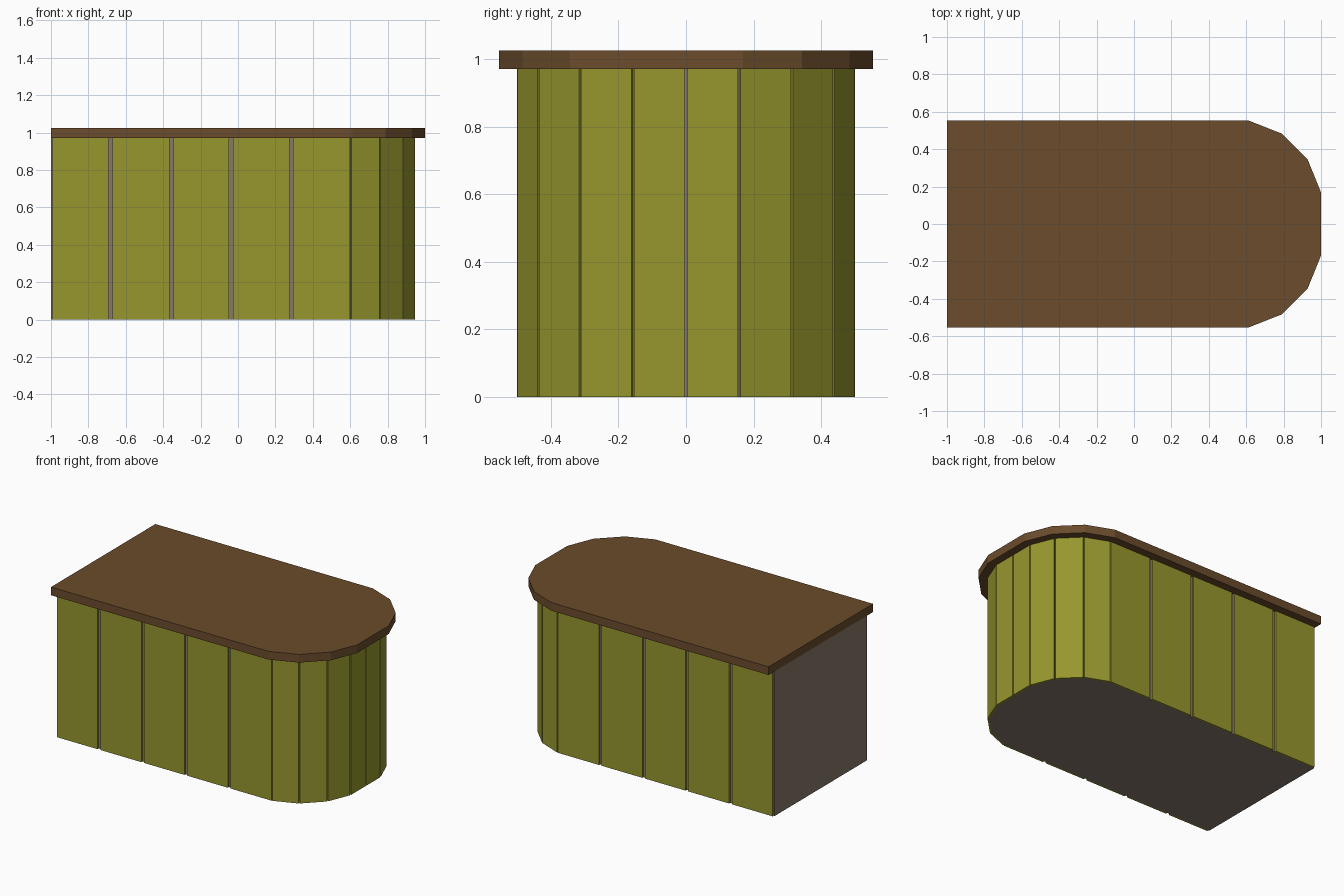
import bpy
from mathutils import Vector

if "Cube" in bpy.data.objects:
    bpy.data.objects.remove(bpy.data.objects["Cube"])

H = 0.97          # cabinet height
T = 0.012         # cladding thickness

# outer face of the front half of the cladding, from left end to nose centre
HALF = [Vector(p) for p in [(-1, -0.5), (0.603, -0.5), (0.76, -0.438),
                            (0.884, -0.314), (0.947, -0.158), (0.947, 0)]]


def material(name, color):
    m = bpy.data.materials.new(name)
    m.diffuse_color = (*color, 1)
    m.use_nodes = True
    m.node_tree.nodes["Principled BSDF"].inputs["Base Color"].default_value = m.diffuse_color
    return m


def normal(a, b):
    d = (b - a).normalized()
    return Vector((d.y, -d.x))


def offset(path, d):
    """Offset the half path outwards by d with mitred corners."""
    out = []
    for i, p in enumerate(path):
        n1 = normal(path[max(i - 1, 0)], path[max(i, 1)])
        j = min(i, len(path) - 2)
        n2 = normal(path[j], path[j + 1])
        n = (n1 + n2).normalized()
        out.append(p + n * d / n.dot(n1))
    return out


def prism(name, outline, z0, z1, mat):
    """Extrude a counter-clockwise outline between two heights."""
    n = len(outline)
    verts = [(p[0], p[1], z) for z in (z0, z1) for p in outline]
    faces = [list(range(n))[::-1], list(range(n, 2 * n))]
    faces += [(i, (i + 1) % n, n + (i + 1) % n, n + i) for i in range(n)]
    me = bpy.data.meshes.new(name)
    me.from_pydata(verts, [], faces)
    me.materials.append(mat)
    ob = bpy.data.objects.new(name, me)
    bpy.context.collection.objects.link(ob)
    return ob


def full(path):
    """Complete a half path by mirroring it in y, skipping the nose centre."""
    half = path[:-1]
    return half + [Vector((p.x, -p.y)) for p in reversed(half)]


brown = material("brown_top", (0.145, 0.072, 0.025))
olive = material("olive_cladding", (0.31, 0.31, 0.028))
taupe = material("taupe_core", (0.24, 0.19, 0.145))

# core body and overhanging counter top
prism("counter_core", full(offset(HALF, -T)), 0, H, taupe)
prism("counter_top", full(offset(HALF, 0.053)), H, 1.025, brown)

# cladding boards: five along the straight side, four around the nose
boards = [(Vector((a, -0.5)), Vector((b, -0.5))) for a, b in
          [(-0.993, -0.692), (-0.67, -0.366), (-0.346, -0.047),
           (-0.027, 0.275), (0.295, 0.60)]]
for a, b in zip(HALF[1:], HALF[2:]):
    d = (b - a).normalized() * 0.004
    boards.append((a + d, b - d))

for i, (a, b) in enumerate(boards):
    n = normal(a, b) * T
    ob = prism(f"cladding_board_{i + 1}", [a, b, b - n, a - n], 0, H, olive)
    mod = ob.modifiers.new("mirror", 'MIRROR')
    mod.use_axis = (False, True, False)
    mod.use_clip = False
    mod.use_mirror_merge = False
